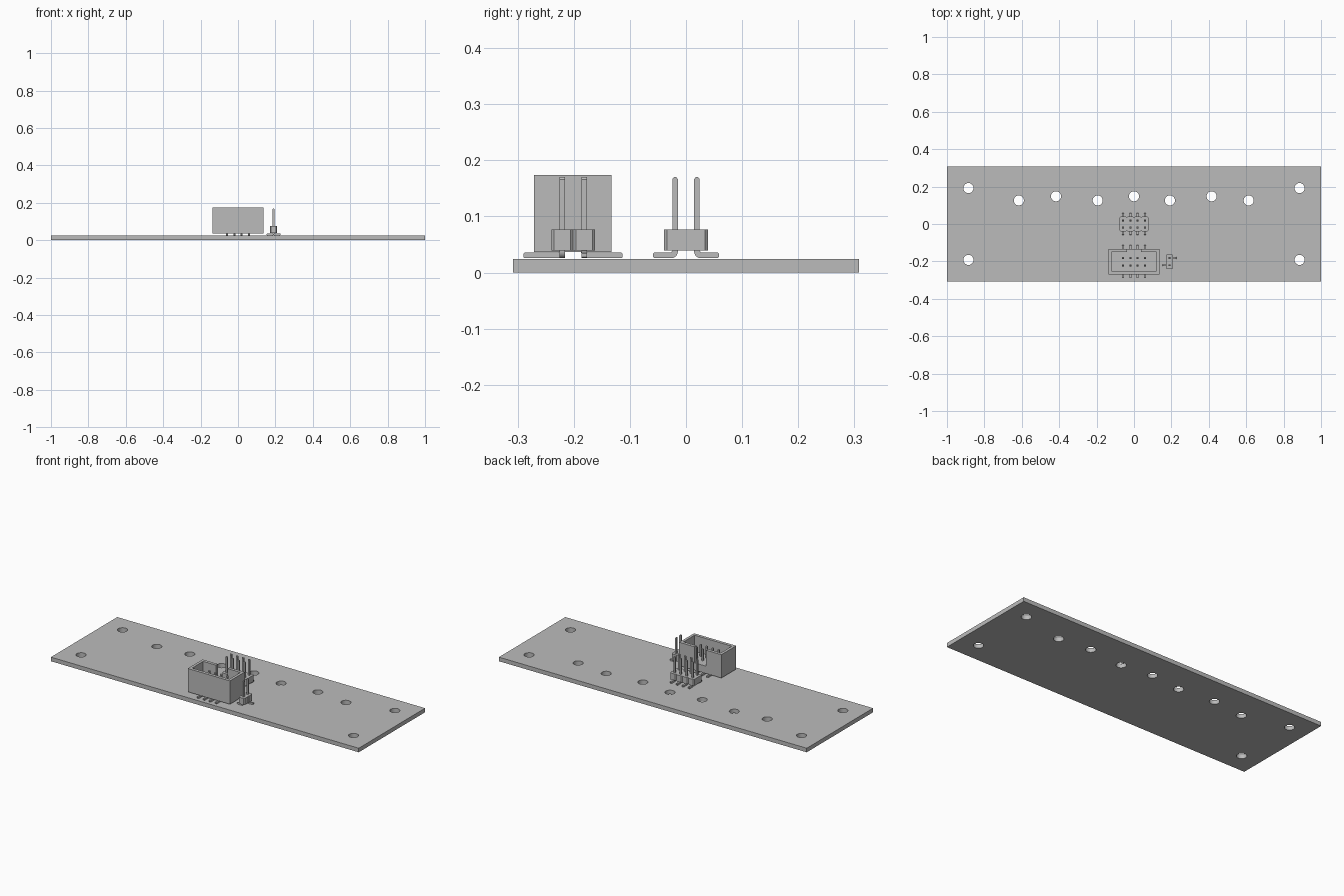
import bpy
import math
from mathutils import Matrix, Vector

cube = bpy.data.objects.get("Cube")
if cube:
    bpy.data.objects.remove(cube, do_unlink=True)

grey = bpy.data.materials.new("plain grey")
grey.use_nodes = True
grey.diffuse_color = (0.5, 0.5, 0.5, 1)
grey.node_tree.nodes["Principled BSDF"].inputs["Base Color"].default_value = (0.5, 0.5, 0.5, 1)

BOARD_TOP = 0.024
PITCH = 0.039
PIN = 0.01


def prism(name, loops, low, high, matrix=None):
    """Extrude closed 2D loops (inner loops become holes) between two heights."""
    curve = bpy.data.curves.new(name, "CURVE")
    curve.dimensions = "2D"
    curve.fill_mode = "BOTH"
    curve.extrude = (high - low) / 2
    for loop in loops:
        spline = curve.splines.new("POLY")
        spline.points.add(len(loop) - 1)
        for point, (x, y) in zip(spline.points, loop):
            point.co = (x, y, 0, 1)
        spline.use_cyclic_u = True
    obj = bpy.data.objects.new(name, curve)
    bpy.context.collection.objects.link(obj)
    bpy.ops.object.select_all(action="DESELECT")
    obj.select_set(True)
    bpy.context.view_layer.objects.active = obj
    bpy.ops.object.convert(target="MESH")
    obj = bpy.context.object
    obj.data.transform(Matrix.Translation((0, 0, (low + high) / 2)))
    if matrix:
        obj.data.transform(matrix)
    obj.data.materials.clear()
    obj.data.materials.append(grey)
    bpy.ops.object.shade_smooth_by_angle(angle=math.radians(30))
    return obj


def rect(x, y, cx=0, cy=0):
    return [(cx - x, cy - y), (cx + x, cy - y), (cx + x, cy + y), (cx - x, cy + y)]


def arc(cx, cy, r, start, end, steps):
    angles = [math.radians(start + (end - start) * i / steps) for i in range(steps + 1)]
    return [(cx + r * math.cos(a), cy + r * math.sin(a)) for a in angles]


def pin(name, x, y, reach, top, direction):
    """Bent pin: a vertical post with a foot lying along the given angle."""
    h, z0, r = PIN / 2, 0.0255, 0.002
    outline = arc(-h + 0.012, z0 + 0.012, 0.012, 270, 180, 6)
    outline += [(-h, top - 0.004), (-h + 0.003, top), (h - 0.003, top), (h, top - 0.004)]
    outline += [(h, z0 + PIN + 0.003), (h + 0.003, z0 + PIN)]
    outline += [(reach - r, z0 + PIN), (reach, z0 + PIN - r), (reach, z0 + r), (reach - r, z0)]
    place = (Matrix.Translation((x, y, 0)) @ Matrix.Rotation(math.radians(direction), 4, "Z")
             @ Matrix.Rotation(math.pi / 2, 4, "X"))
    prism(name, [outline], -h, h, place)


def pin_grid(name, cy, reach, top):
    """Two rows of four pins with feet pointing outwards."""
    for column in range(4):
        x = (column - 1.5) * PITCH
        pin(name + "_front", x, cy - PITCH / 2, reach, top, -90)
        pin(name + "_back", x, cy + PITCH / 2, reach, top, 90)


def header_body(name, count, half_width, matrix):
    """Row of chamfered blocks, one per pitch, along local x."""
    c, h = 0.005, PITCH / 2
    side = []
    for i in range(count):
        cx = (i - (count - 1) / 2) * PITCH
        side += [(cx - h, -half_width + c), (cx - h + c, -half_width),
                 (cx + h - c, -half_width), (cx + h, -half_width + c)]
    # Drop the doubled points where blocks meet
    side = [p for i, p in enumerate(side) if i == 0 or (Vector(p) - Vector(side[i - 1])).length > 1e-5]
    prism(name, [side + [(-x, -y) for x, y in side]], 0.039, 0.077, matrix)


# Circuit board with corner holes and a zigzag row of holes
holes = [(sx * 0.885, sy * 0.192) for sx in (-1, 1) for sy in (-1, 1)]
holes += [(x, 0.148 if i % 2 else 0.126)
          for i, x in enumerate((-0.616, -0.417, -0.194, 0, 0.192, 0.415, 0.613))]
prism("board", [rect(1, 0.308)] + [arc(x, y, 0.027, 0, 348.75, 31) for x, y in holes], 0, BOARD_TOP)

# Open two-row pin header
header_body("double_header_body", 4, 0.039, None)
pin_grid("double_header_pin", 0, 0.039, 0.17)

# Shrouded box header with a key slot in its back wall
cy, ox, oy, ix, iy, slot, floor = -0.2015, 0.137, 0.069, 0.121, 0.051, 0.038, 0.08
prism("box_floor", [rect(ox, oy, 0, cy)], 0.037, floor)
half = [(slot, iy), (ix, iy), (ix, -iy)]
outer = [(ox, -oy), (ox, oy), (slot, oy)]
wall = half + [(-x, y) for x, y in reversed(half)]
wall += [(-x, y) for x, y in reversed(outer)] + outer
prism("box_wall", [[(x, y + cy) for x, y in wall]], floor, 0.174)
pin_grid("box_pin", cy, 0.069, 0.15)

# Small two-pin header with feet to either side
sx, sy = 0.19, -0.201
header_body("small_header_body", 2, PITCH / 2,
            Matrix.Translation((sx, sy, 0)) @ Matrix.Rotation(math.pi / 2, 4, "Z"))
pin("small_header_pin_front", sx, sy - PITCH / 2, 0.037, 0.17, 180)
pin("small_header_pin_back", sx, sy + PITCH / 2, 0.037, 0.17, 0)
